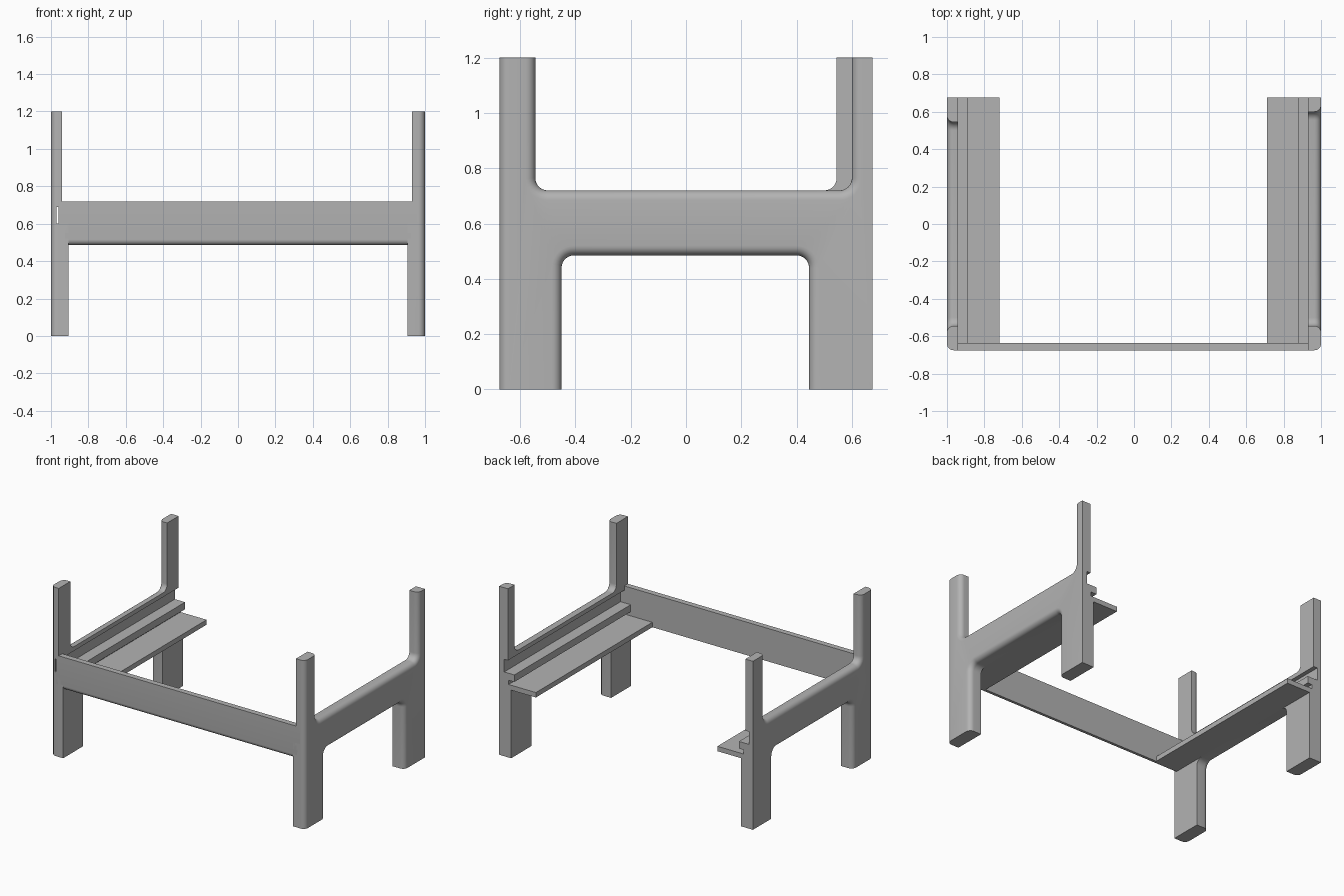
import bpy, bmesh, math
from mathutils import Vector

if "Cube" in bpy.data.objects:
    bpy.data.objects.remove(bpy.data.objects["Cube"])

mat = bpy.data.materials.new("plain grey")
mat.diffuse_color = (0.45, 0.45, 0.45, 1)
mat.use_nodes = True
mat.node_tree.nodes["Principled BSDF"].inputs["Base Color"].default_value = mat.diffuse_color

END = 0.675      # half depth of the frame
RAIL_TOP, RAIL_LOW, POST_TOP = 0.72, 0.485, 1.2
LEG_IN = 0.905   # inner face of the legs


def finish(bm, name):
    bmesh.ops.recalc_face_normals(bm, faces=bm.faces)
    me = bpy.data.meshes.new(name)
    bm.to_mesh(me)
    bm.free()
    me.materials.append(mat)
    ob = bpy.data.objects.new(name, me)
    bpy.context.collection.objects.link(ob)
    return ob


def activate(ob):
    bpy.ops.object.select_all(action='DESELECT')
    ob.select_set(True)
    bpy.context.view_layer.objects.active = ob


def smooth(ob):
    activate(ob)
    bpy.ops.object.shade_smooth_by_angle(angle=math.radians(32))


def box(name, x, y, z):
    bm = bmesh.new()
    bmesh.ops.create_cube(bm, size=1)
    for v in bm.verts:
        v.co = [(a[0] + a[1]) / 2 + c * (a[1] - a[0]) for a, c in zip((x, y, z), v.co)]
    return finish(bm, name)


def span(side, a, b):
    return sorted((side * a, side * b))


def outline(points):
    """Closed profile; a third value is the radius of a right-angle fillet."""
    out = []
    for i, p in enumerate(points):
        c = Vector(p[:2])
        if len(p) == 2:
            out.append(c)
            continue
        r = p[2]
        u = (Vector(points[i - 1][:2]) - c).normalized()
        w = (Vector(points[(i + 1) % len(points)][:2]) - c).normalized()
        for k in range(9):
            t = k / 8 * math.pi / 2
            out.append(c + u * r * (1 - math.sin(t)) + w * r * (1 - math.cos(t)))
    return out


def side_panel(name, side, post_in, back_post):
    r = 0.045
    pts = outline([(-END, 0), (-0.45, 0), (-0.45, RAIL_LOW, r), (0.445, RAIL_LOW, r),
                   (0.445, 0), (END, 0), (END, POST_TOP), (back_post, POST_TOP),
                   (back_post, RAIL_TOP, r), (-0.545, RAIL_TOP, r),
                   (-0.545, POST_TOP), (-END, POST_TOP)])
    bm = bmesh.new()
    face = bm.faces.new([bm.verts.new((side * LEG_IN, p.x, p.y)) for p in pts])
    ext = bmesh.ops.extrude_face_region(bm, geom=[face], use_keep_orig=True)
    for v in ext["geom"]:
        if isinstance(v, bmesh.types.BMVert):
            v.co.x = side
    bmesh.ops.recalc_face_normals(bm, faces=bm.faces)

    # round the outer edges, leaving the back, tops and feet square
    def rounded(e):
        a, b = (v.co for v in e.verts)
        if abs(abs(a.x) - 1) > 1e-4 or abs(abs(b.x) - 1) > 1e-4:
            return False
        return not any(abs(a[i] - v) < 1e-4 and abs(b[i] - v) < 1e-4
                       for i, v in ((1, END), (2, 0), (2, POST_TOP)))
    bmesh.ops.bevel(bm, geom=[e for e in bm.edges if rounded(e)], offset=0.035,
                    segments=6, profile=0.5, affect='EDGES')
    ob = finish(bm, name)

    # thin the posts, and cut the slat recess and the lower groove inside
    for x, z in ((post_in, (0.65, 1.5)), (post_in + 0.03, (0.60, 0.69)),
                 (0.925, (0.52, 0.55))):
        cut = box("cutter", span(side, 0.8, x), (-1, 1), z)
        cut.hide_render = True
        mod = ob.modifiers.new("cut", 'BOOLEAN')
        mod.operation, mod.solver, mod.object = 'DIFFERENCE', 'EXACT', cut
        activate(ob)
        bpy.ops.object.modifier_apply(modifier=mod.name)
        bpy.data.objects.remove(cut)
    smooth(ob)


for label, side, post_in, back_post, step_in, shelf_in in (
        ("left", -1, 0.94, 0.545, 0.89, 0.72), ("right", 1, 0.93, 0.60, 0.88, 0.71)):
    side_panel(label + "_side_panel", side, post_in, back_post)
    # ledge and shelf along the inside of the rail
    box(label + "_ledge", span(side, step_in, LEG_IN + 0.022), (-0.64, END), (0.55, 0.60))
    box(label + "_shelf", span(side, shelf_in, LEG_IN), (-0.64, END), (RAIL_LOW, 0.52))

# front board with a rounded lower front edge
bm = bmesh.new()
r = 0.03
prof = outline([(-END, RAIL_TOP), (-END, RAIL_LOW, r), (-0.635, RAIL_LOW), (-0.635, RAIL_TOP)])
f = bm.faces.new([bm.verts.new((-0.96, p.x, p.y)) for p in prof])
ext = bmesh.ops.extrude_face_region(bm, geom=[f], use_keep_orig=True)
for v in ext["geom"]:
    if isinstance(v, bmesh.types.BMVert):
        v.co.x = 0.96
smooth(finish(bm, "front_board"))
